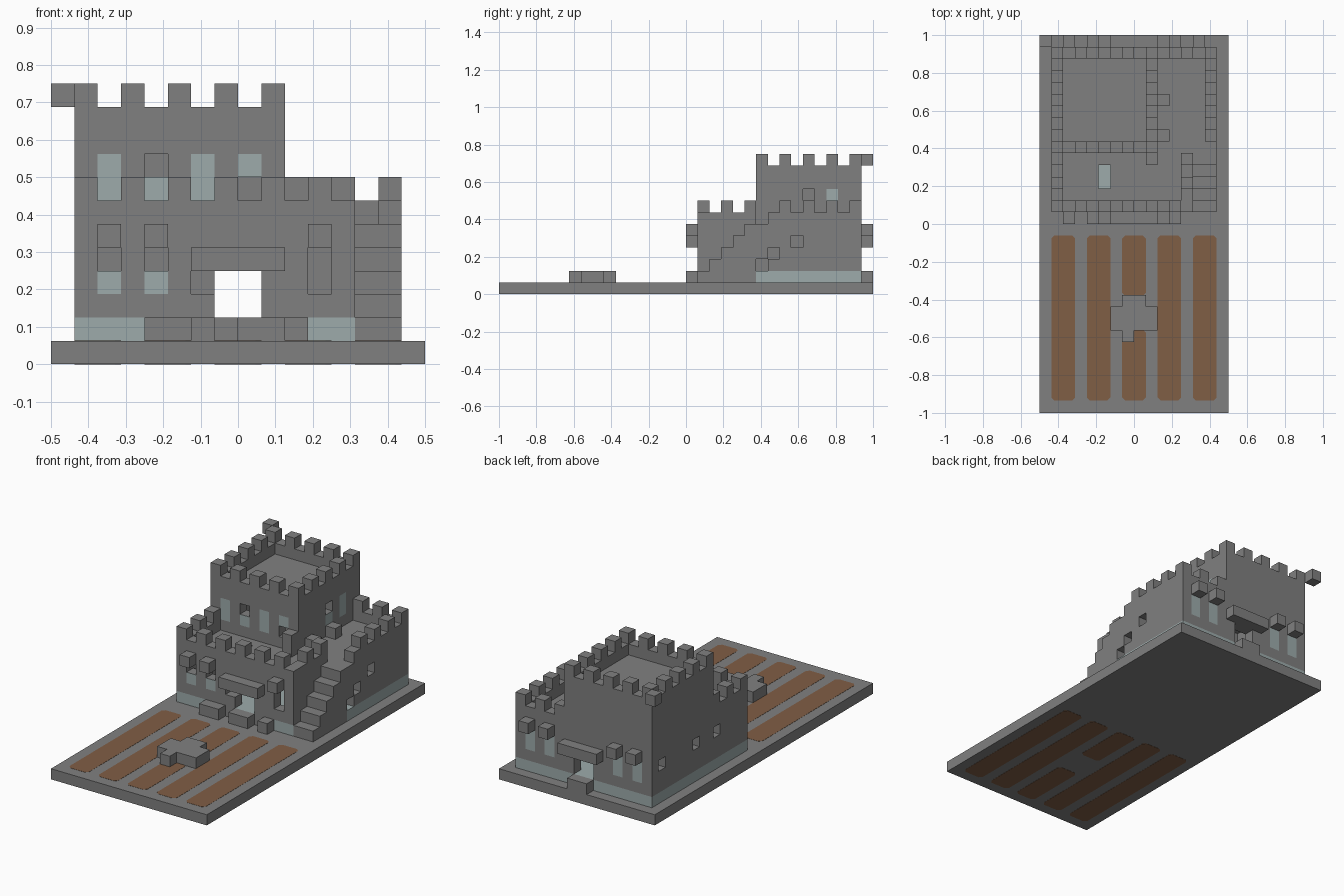
import bpy, bmesh, math
from mathutils import Vector

cube = bpy.data.objects.get("Cube")
if cube:
    bpy.data.objects.remove(cube)

U = 1 / 16  # block size


def material(name, rgb):
    m = bpy.data.materials.new(name)
    m.use_nodes = True
    m.diffuse_color = (*rgb, 1)
    m.node_tree.nodes["Principled BSDF"].inputs["Base Color"].default_value = (*rgb, 1)
    return m


STONE = material("stone grey", (0.216, 0.216, 0.216))
PALE = material("pale glass", (0.34, 0.41, 0.41))
SOIL = material("brown soil", (0.216, 0.112, 0.06))


def box(x0, x1, y0, y1, z0, z1):
    """Cells of a block, upper limits excluded."""
    return {(x, y, z) for x in range(x0, x1) for y in range(y0, y1) for z in range(z0, z1)}


def cell(x, y, z):
    return {(x, y, z)}


def union(sets):
    return set().union(*sets)


parts = {}

# Foundation course and main hall
parts["foundation"] = box(1, 13, 17, 22, 1, 2) | box(1, 15, 22, 31, 1, 2)
terrace = box(1, 13, 17, 22, 2, 7) - box(2, 12, 18, 22, 6, 7)
terrace -= box(2, 12, 18, 22, 2, 5) | box(5, 6, 19, 21, 5, 6)
parts["front_terrace"] = terrace
wing = box(10, 15, 22, 31, 2, 7) - box(10, 14, 22, 30, 6, 7) - box(14, 15, 22, 23, 6, 7)
parts["side_wing"] = wing - box(10, 14, 22, 30, 2, 5)

# Keep with a sunken roof, open to the hall below
keep = box(1, 10, 22, 31, 2, 11) - box(2, 9, 23, 30, 10, 11)
parts["keep"] = keep - box(2, 9, 23, 30, 2, 9) - box(2, 10, 22, 30, 2, 5)

# Outer stair climbing to the wing roof
parts["stair"] = union(box(13, 15, 17 + i, 18 + i, 1, 2 + i) for i in range(5))

# Battlements
parts["keep_merlons"] = union(
    [cell(x, y, 11) for x in range(1, 10, 2) for y in (22, 30)]
    + [cell(x, y, 11) for x in (1, 9) for y in range(22, 31, 2)]
    + [cell(0, 31, 11)])
parts["terrace_merlons"] = union(
    [cell(x, 17, 7) for x in range(1, 13, 2)]
    + [cell(x, y, 7) for x in (1, 12) for y in (19, 21)])
parts["wing_merlons"] = union(
    [cell(14, y, 7) for y in range(24, 31, 2)] + [cell(x, 30, 7) for x in (10, 12)])
parts["roof_blocks"] = cell(10, 23, 6) | cell(10, 26, 6) | box(9, 10, 21, 22, 6, 8)

# Awnings over the windows and gates
parts["front_awnings"] = union(cell(x, 16, 5) for x in (2, 4, 11)) | box(6, 10, 16, 17, 4, 5)
parts["back_awnings"] = union(cell(x, 31, 5) for x in (2, 4, 11, 13)) | box(6, 10, 31, 32, 4, 5)

# Doorsteps, front blocks and the courtyard cross
parts["doorsteps"] = (box(4, 6, 16, 17, 1, 2) | box(7, 9, 16, 17, 1, 2)
                      | cell(10, 16, 1) | box(7, 9, 31, 32, 1, 2))
parts["courtyard_cross"] = box(6, 10, 7, 9, 1, 2) | box(7, 9, 9, 10, 1, 2) | cell(7, 6, 1)

# Openings through the walls: gates, then windows
openings = box(7, 9, 17, 18, 2, 4) | box(7, 9, 30, 31, 2, 4) | cell(6, 17, 3)
openings |= cell(2, 17, 4) | cell(4, 17, 4) | box(11, 12, 17, 18, 3, 5)
openings |= cell(4, 22, 8) | cell(8, 22, 7) | cell(9, 26, 8)
openings |= cell(14, 22, 2) | cell(14, 23, 3) | cell(14, 25, 4)
openings |= cell(1, 29, 4) | cell(1, 24, 4) | cell(1, 21, 4)
for name in parts:
    parts[name] = parts[name] - openings
solid = union(parts.values())

# Glazed cells, grouped by the way they face
FRONT, BACK, LEFT = (0, -1, 0), (0, 1, 0), (1, 0, 0)
UP, DOWN, RIGHT = (0, 0, 1), (0, 0, -1), (-1, 0, 0)
glazed = {
    FRONT: box(2, 3, 22, 23, 7, 9) | box(6, 7, 22, 23, 7, 9) | cell(4, 22, 7)
    | cell(8, 22, 8) | cell(2, 17, 3) | cell(4, 17, 3),
    BACK: union(box(x, x + 1, 30, 31, 3, 5) for x in (2, 4, 11, 13)),
    LEFT: box(9, 10, 28, 29, 7, 9) | cell(9, 26, 7),
}


def is_pale(name, c, d):
    if name == "foundation":
        x, y, z = c
        if d == FRONT:
            return x < 4 or x > 10
        if d == LEFT:
            return y >= 22
        return True
    return c in glazed.get(d, ())


def corners(c, d):
    """Four corners of one cell side, wound to face outwards."""
    n = Vector(d)
    a = Vector((abs(d[1]) + abs(d[2]), abs(d[0]), 0))
    b = n.cross(a)
    mid = Vector(c) + Vector((0.5, 0.5, 0.5)) + n / 2
    for s, t in ((-1, -1), (1, -1), (1, 1), (-1, 1)):
        p = mid + (a * s + b * t) / 2
        yield (p.x * U - 0.5, p.y * U - 1, p.z * U)


def finish(name, bm, mats):
    mesh = bpy.data.meshes.new(name)
    bm.to_mesh(mesh)
    bm.free()
    for m in mats:
        mesh.materials.append(m)
    obj = bpy.data.objects.new(name, mesh)
    bpy.context.collection.objects.link(obj)
    return obj


# Skin each part where it meets open air, then merge flat areas
for name, cells in parts.items():
    bm = bmesh.new()
    for c in sorted(cells):
        for d in (FRONT, BACK, LEFT, RIGHT, UP, DOWN):
            near = tuple(p + q for p, q in zip(c, d))
            if near in solid or near[2] == 0:
                continue
            f = bm.faces.new([bm.verts.new(p) for p in corners(c, d)])
            f.material_index = int(is_pale(name, c, d))
    bmesh.ops.remove_doubles(bm, verts=bm.verts, dist=U / 50)
    bmesh.ops.dissolve_limit(bm, angle_limit=math.radians(1), verts=bm.verts,
                             edges=bm.edges, delimit={"MATERIAL"})
    finish(name, bm, [STONE, PALE])

# Ground slab
SKIN = 0.001
bm = bmesh.new()
bmesh.ops.create_cube(bm, size=1)
bmesh.ops.scale(bm, verts=bm.verts, vec=(1, 2, U - SKIN))
bmesh.ops.translate(bm, verts=bm.verts, vec=(0, 0, (U + SKIN) / 2))
finish("ground_slab", bm, [STONE])


# Planting beds with clipped corners, showing on both sides of the slab
def bed(name, x, y0, y1):
    w, k = U, 0.016
    outline = [(x - w + k, y0), (x + w - k, y0), (x + w, y0 + k), (x + w, y1 - k),
               (x + w - k, y1), (x - w + k, y1), (x - w, y1 - k), (x - w, y0 + k)]
    bm = bmesh.new()
    face = bm.faces.new([bm.verts.new((*p, 0)) for p in outline])
    top = bmesh.ops.extrude_face_region(bm, geom=[face])["geom"]
    bmesh.ops.translate(bm, vec=(0, 0, U + SKIN),
                        verts=[v for v in top if isinstance(v, bmesh.types.BMVert)])
    bmesh.ops.recalc_face_normals(bm, faces=bm.faces)
    finish(name, bm, [SOIL])


for i in range(-2, 3):
    if i:
        bed(f"planting_bed_{i + 3}", i * 3 * U, -0.935, -0.06)
bed("middle_bed_front", 0, -0.935, -0.56)
bed("middle_bed_back", 0, -0.38, -0.06)
